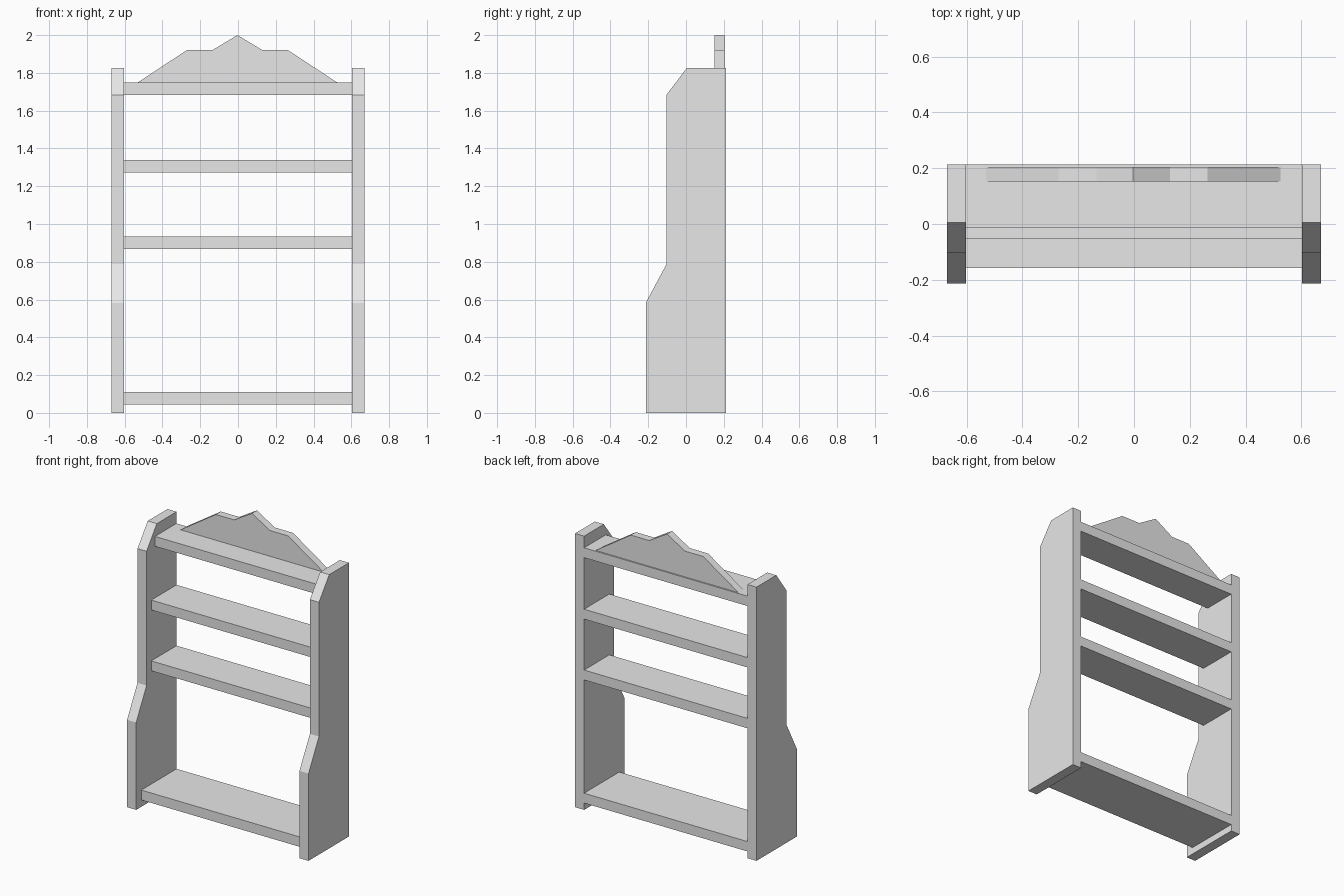
import bpy
import bmesh
from mathutils import Vector

cube = bpy.data.objects.get("Cube")
if cube:
    bpy.data.objects.remove(cube, do_unlink=True)

# Single plain grey finish
GREY = (0.8, 0.8, 0.8, 1.0)
grey = bpy.data.materials.new("plain grey")
grey.use_nodes = True
grey.diffuse_color = GREY
grey.node_tree.nodes["Principled BSDF"].inputs["Base Color"].default_value = GREY


def prism(name, outline, offset):
    """Extrude a flat outline along an offset into a closed solid."""
    bm = bmesh.new()
    face = bm.faces.new([bm.verts.new(p) for p in outline])
    result = bmesh.ops.extrude_face_region(bm, geom=[face], use_keep_orig=True)
    moved = [g for g in result["geom"] if isinstance(g, bmesh.types.BMVert)]
    bmesh.ops.translate(bm, verts=moved, vec=Vector(offset))
    bmesh.ops.recalc_face_normals(bm, faces=bm.faces)
    mesh = bpy.data.meshes.new(name)
    bm.to_mesh(mesh)
    bm.free()
    mesh.materials.append(grey)
    obj = bpy.data.objects.new(name, mesh)
    bpy.context.collection.objects.link(obj)
    return obj


INNER, OUTER, BACK = 0.603, 0.67, 0.213

# Side panels: stepped profile, deeper at the foot
side_profile = [(BACK, 0), (-BACK, 0), (-BACK, 0.583), (-0.103, 0.788),
                (-0.103, 1.684), (0.005, 1.827), (BACK, 1.827)]
for name, sign in (("left_side_panel", 1), ("right_side_panel", -1)):
    prism(name, [(sign * INNER, y, z) for y, z in side_profile],
          (sign * (OUTER - INNER), 0, 0))

# Shelves: name, front edge, underside height
THICK = 0.066
for name, front, z in (("bottom_shelf", -0.158, 0.045),
                       ("lower_middle_shelf", -0.053, 0.867),
                       ("upper_middle_shelf", -0.053, 1.273),
                       ("top_shelf", -0.014, 1.683)):
    prism(name, [(-INNER, front, z), (INNER, front, z),
                 (INNER, BACK, z), (-INNER, BACK, z)], (0, 0, THICK))

# Peaked crest standing on the top shelf
half = [(0.528, 1.749), (0.267, 1.921), (0.132, 1.921)]
crest = half + [(0, 2)] + [(-x, z) for x, z in reversed(half)]
prism("crest_board", [(x - 0.003, 0.152, z) for x, z in crest], (0, 0.052, 0))
